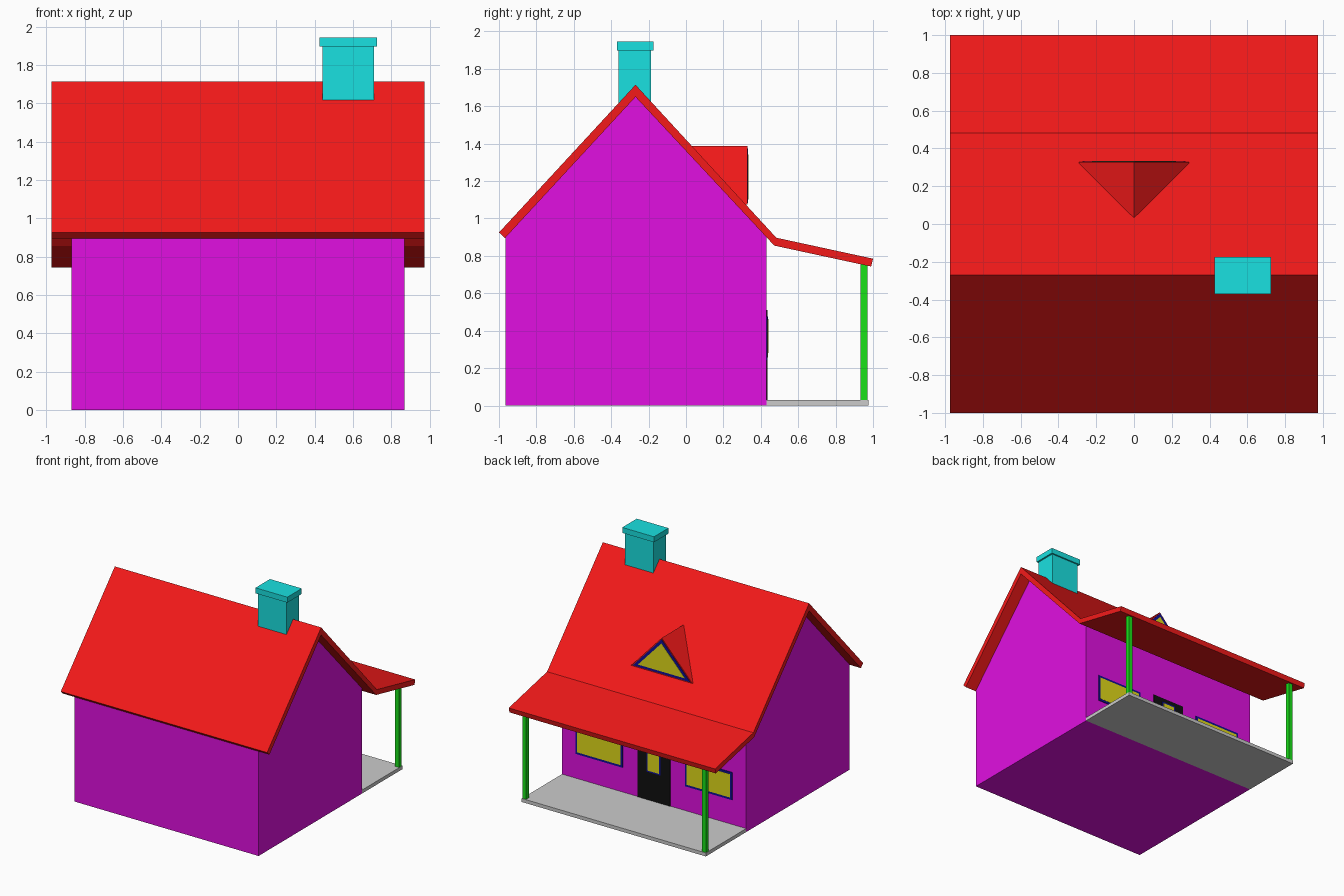
import bpy

if "Cube" in bpy.data.objects:
    bpy.data.objects.remove(bpy.data.objects["Cube"])


def material(name, rgb):
    m = bpy.data.materials.new(name)
    m.diffuse_color = (*rgb, 1)
    m.use_nodes = True
    m.node_tree.nodes["Principled BSDF"].inputs["Base Color"].default_value = m.diffuse_color
    return m


RED = material("red", (0.9, 0.01, 0.01))
MAGENTA = material("magenta", (0.75, 0.005, 0.75))
CYAN = material("cyan", (0.01, 0.75, 0.75))
GREEN = material("green", (0.01, 0.75, 0.01))
BLACK = material("black", (0.005, 0.005, 0.005))
BLUE = material("blue", (0.005, 0.005, 0.3))
YELLOW = material("yellow", (0.75, 0.7, 0.01))


def prism(name, profile, axis, lo, hi, mat=None):
    """Extrude a 2D profile along x (profile is y,z) or y (profile is x,z)."""
    n = len(profile)
    place = (lambda d, a, b: (d, a, b)) if axis == "x" else (lambda d, a, b: (a, d, b))
    verts = [place(d, a, b) for d in (lo, hi) for a, b in profile]
    faces = [list(range(n)), list(range(2 * n - 1, n - 1, -1))]
    faces += [[i, i + n, (i + 1) % n + n, (i + 1) % n] for i in range(n)]
    mesh = bpy.data.meshes.new(name)
    mesh.from_pydata(verts, [], faces)
    import bmesh
    bm = bmesh.new()
    bm.from_mesh(mesh)
    bmesh.ops.recalc_face_normals(bm, faces=bm.faces)
    bm.to_mesh(mesh)
    bm.free()
    if mat:
        mesh.materials.append(mat)
    ob = bpy.data.objects.new(name, mesh)
    bpy.context.collection.objects.link(ob)
    return ob


def box(name, x, y, z, mat=None):
    return prism(name, [(x[0], z[0]), (x[1], z[0]), (x[1], z[1]), (x[0], z[1])],
                 "y", y[0], y[1], mat)


def window(name, x, y, z, rim=0.018):
    """Blue surround with a yellow pane just proud of it."""
    box(name + "_frame", x, (y - 0.012, y), z, BLUE)
    box(name + "_pane", (x[0] + rim, x[1] - rim), (y - 0.01, y + 0.002),
        (z[0] + rim, z[1] - rim), YELLOW)


# House body with gables
prism("house_walls", [(-0.965, 0), (0.43, 0), (0.43, 0.9), (-0.27, 1.652), (-0.965, 0.9)],
      "x", -0.87, 0.87, MAGENTA)

# Roof sheet running on over the porch
prism("roof", [(-1.0, 0.925), (-0.27, 1.715), (0.483, 0.897), (1.0, 0.785),
               (0.99, 0.743), (0.472, 0.855), (-0.27, 1.65), (-0.968, 0.895)],
      "x", -0.975, 0.975, RED)

# Chimney and cap
box("chimney", (0.44, 0.71), (-0.36, -0.188), (1.6, 1.9), CYAN)
box("chimney_cap", (0.425, 0.725), (-0.37, -0.175), (1.898, 1.945), CYAN)


# Triangular dormer, its back wedge meeting the roof slope
def triangle(w, base, top):
    return [(-w, base), (w, base), (0, top)]


dormer = prism("dormer", triangle(0.29, 1.075, 1.387), "y", 0.02, 0.328, RED)
for i, v in enumerate(dormer.data.vertices):
    if i < 3:
        v.co.y = 0.03 if i == 2 else 0.31
prism("dormer_frame", triangle(0.272, 1.082, 1.375), "y", 0.32, 0.331, BLUE)
prism("dormer_pane", triangle(0.222, 1.102, 1.341), "y", 0.322, 0.333, YELLOW)

# Porch floor and posts
box("porch_floor", (-0.87, 0.87), (0.43, 0.975), (0, 0.03))
for side, cx in (("left", -0.85), ("right", 0.85)):
    box("porch_post_" + side, (cx - 0.018, cx + 0.018), (0.934, 0.97), (0.03, 0.765), GREEN)

# Door and windows
box("door", (-0.155, 0.155), (0.42, 0.435), (0.03, 0.51), BLACK)
window("door_window", (-0.065, 0.065), 0.439, (0.27, 0.475), 0.012)
window("window_left", (-0.74, -0.295), 0.436, (0.24, 0.475))
window("window_right", (0.295, 0.74), 0.436, (0.24, 0.475))
